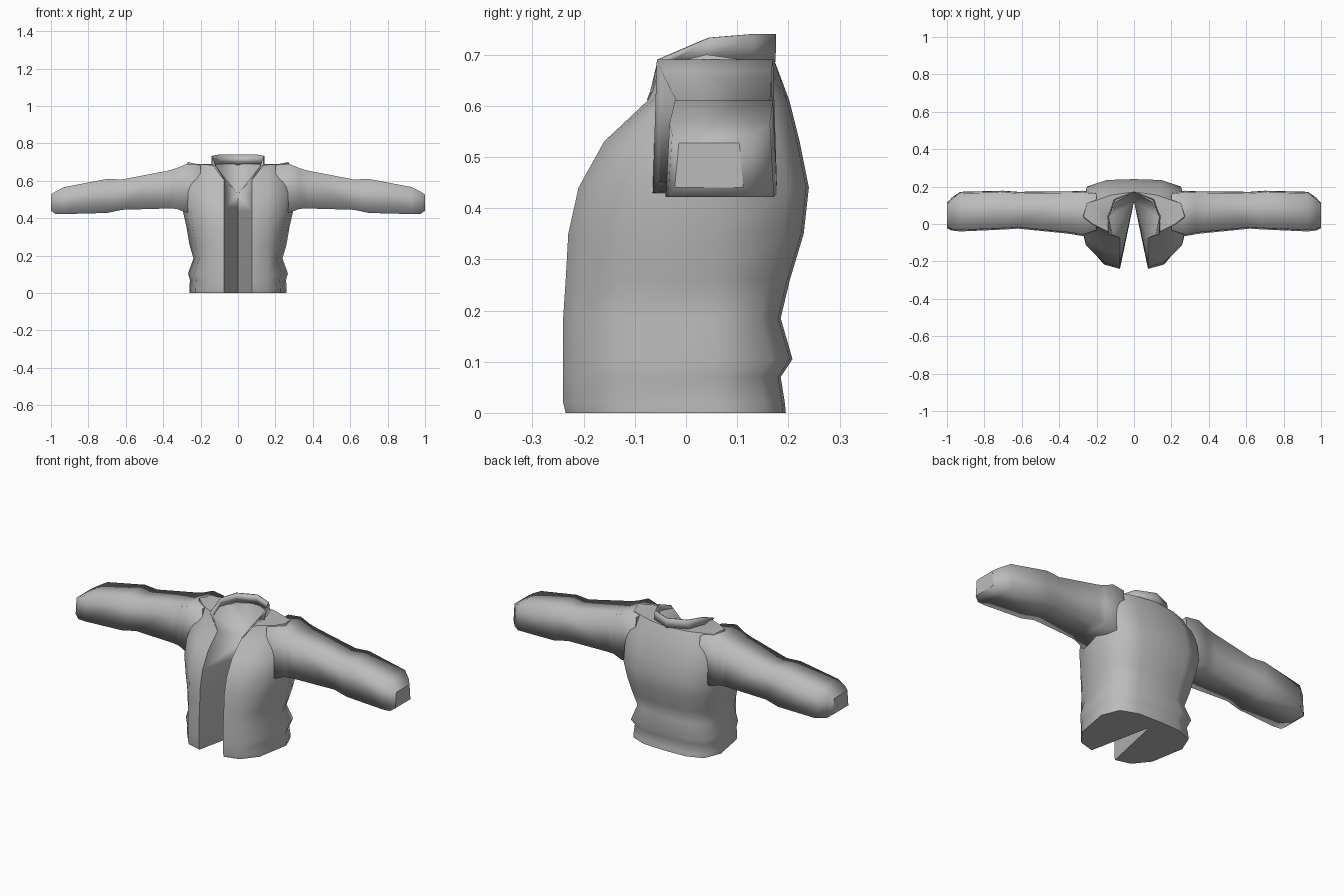
import bpy, bmesh, math

if "Cube" in bpy.data.objects:
    bpy.data.objects.remove(bpy.data.objects["Cube"])

cloth = bpy.data.materials.new("grey_cloth")
cloth.diffuse_color = (0.5, 0.5, 0.5, 1)
cloth.use_nodes = True
cloth.node_tree.nodes["Principled BSDF"].inputs["Base Color"].default_value = cloth.diffuse_color


def make_half(name, verts, faces, angle):
    """Build the right half, mirror it across x = 0 and smooth it."""
    me = bpy.data.meshes.new(name)
    me.from_pydata(verts, [], faces)
    bm = bmesh.new()
    bm.from_mesh(me)
    bmesh.ops.recalc_face_normals(bm, faces=bm.faces)
    bm.to_mesh(me)
    bm.free()
    me.materials.append(cloth)
    ob = bpy.data.objects.new(name, me)
    bpy.context.collection.objects.link(ob)
    m = ob.modifiers.new("mirror", 'MIRROR')
    m.use_mirror_merge = True
    bpy.ops.object.select_all(action='DESELECT')
    ob.select_set(True)
    bpy.context.view_layer.objects.active = ob
    bpy.ops.object.modifier_apply(modifier="mirror")
    bpy.ops.object.shade_smooth_by_angle(angle=math.radians(angle))
    return ob


# Jacket body: height, front y, half width, back y
levels = [(0, -.235, .26, .195), (.02, -.24, .26, .193), (.07, -.24, .257, .185),
          (.105, -.24, .267, .208), (.185, -.24, .238, .185), (.26, -.235, .26, .203),
          (.35, -.23, .275, .23), (.44, -.21, .295, .24), (.53, -.16, .30, .222),
          (.61, -.075, .29, .202)]
verts, faces = [], []
for z, f, s, b in levels:
    verts += [(.075, f, z), (.16, f + .08 * (.05 - f), z), (.87 * s, f + .37 * (.05 - f), z),
              (s, .06, z), (.85 * s, b - .04, z), (.5 * s, b - .005, z), (0, b, z)]
# Shoulder line
verts += [(.12, -.055, .68), (.15, -.035, .685), (.22, 0, .69), (.27, .04, .70),
          (.25, .11, .69), (.12, .155, .69), (0, .172, .69)]
n = len(levels) + 1
for k in range(n - 1):
    for i in range(6):
        a = k * 7 + i
        faces.append((a, a + 1, a + 8, a + 7))
# Inner lining running from each front edge to the middle of the back
base = len(verts)
heights = [l[0] for l in levels[:-2]] + [.53]
verts += [(0, .12, z) for z in heights]
m = len(heights)
for k in range(m - 1):
    faces.append((k * 7, (k + 1) * 7, base + k + 1, base + k))
apex, top = base + m - 1, (n - 1) * 7
faces += [(top - 14, top - 7, apex), (top - 7, top, apex)]
# Neck ring, shoulder tops and funnel into the lining
r1 = len(verts)
verts += [(.13, .04, .69), (.095, .12, .69)]
r2 = r1 + 1
faces += [(top, top + 1, top + 2, r1), (top + 2, top + 3, top + 4, r1),
          (r1, top + 4, top + 5, r2), (r2, top + 5, top + 6),
          (top, r1, apex), (r1, r2, apex), (r2, top + 6, apex)]
# Hem underside
faces += [(0, 1, 2, base), (2, 3, 4, base), (4, 5, 6, base)]
make_half("jacket_body", verts, faces, 55)

# Sleeves: x, front y, back y, bottom z, top z
rings = [(.20, -.04, .17, .45, .685), (.275, -.065, .178, .43, .69), (.33, -.055, .175, .45, .667),
         (.37, -.05, .175, .452, .655), (.62, -.025, .172, .445, .607), (.70, -.03, .178, .428, .61),
         (.93, -.04, .172, .422, .566), (.975, -.035, .14, .422, .543), (1.0, -.022, .112, .44, .527)]
verts, faces = [], []
for x, y0, y1, z0, z1 in rings:
    verts += [(x, y0, z0), (x, y1, z0), (x, y1 - .008, z1), (x, y0 + .008, z1)]
for k in range(len(rings) - 1):
    for i in range(4):
        j = (i + 1) % 4
        faces.append((k * 4 + i, k * 4 + j, k * 4 + 4 + j, k * 4 + 4 + i))
e = len(verts)
faces += [(0, 1, 2, 3), (e - 4, e - 3, e - 2, e - 1)]
sleeves = make_half("sleeves", verts, faces, 180)
for p in sleeves.data.polygons:  # flat cuffs
    if abs(p.normal.x) > .95:
        p.use_smooth = False

# Collar: standing band, lower edge then upper edge
low = [(.078, -.075, .61), (.12, -.05, .675), (.14, .03, .685), (.105, .13, .685), (0, .172, .685)]
high = [(.085, -.07, .62), (.135, -.055, .69), (.138, .045, .733), (.10, .13, .74), (0, .173, .74)]
verts = low + high
faces = [(i, i + 1, i + 6, i + 5) for i in range(4)]
collar = make_half("collar", verts, faces, 60)
t = collar.modifiers.new("thickness", 'SOLIDIFY')
t.thickness = .006
t.offset = 0
